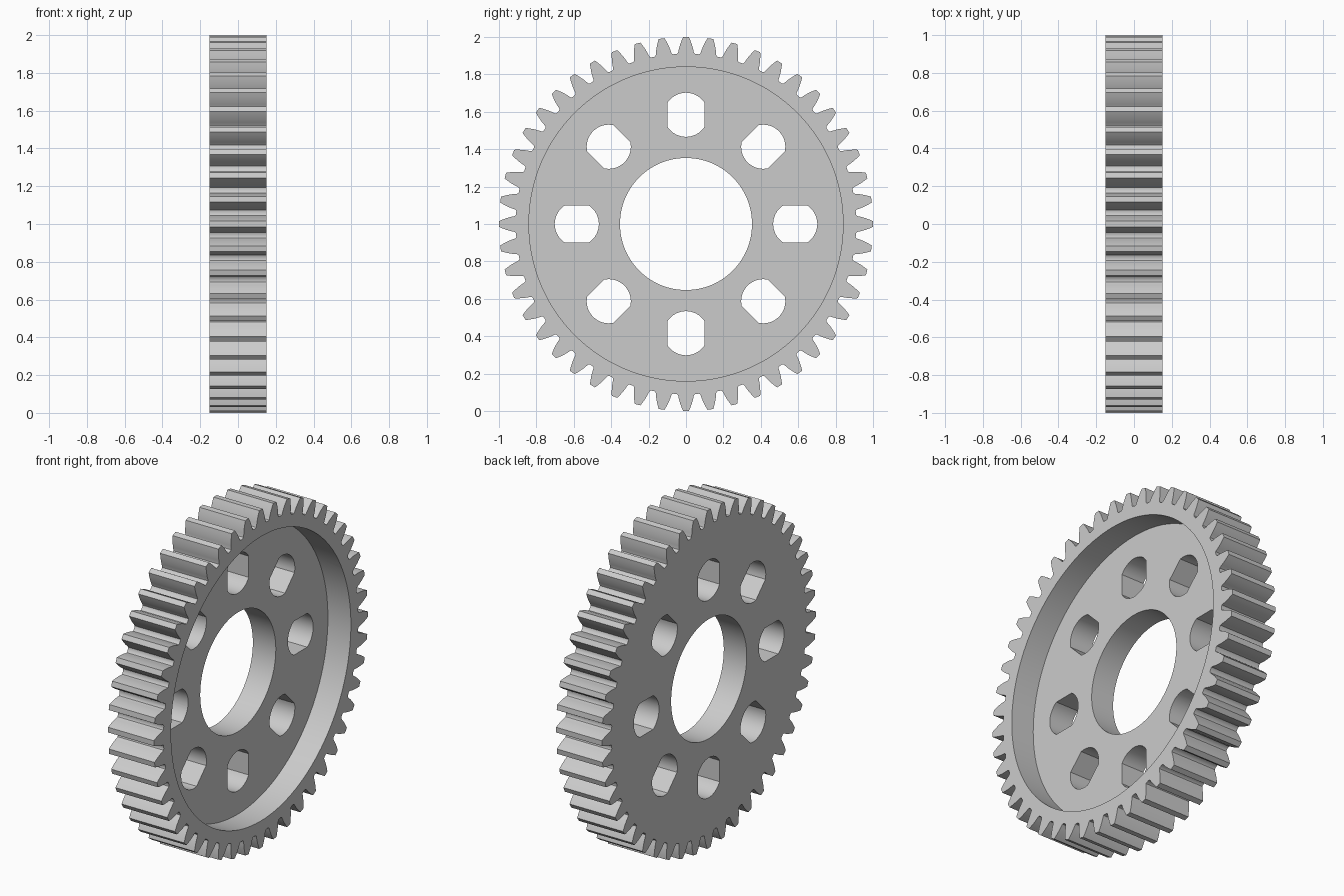
import bpy
import bmesh
from math import pi, sin, cos, tan, acos, asin, sqrt, radians

cube = bpy.data.objects.get("Cube")
if cube:
    bpy.data.objects.remove(cube, do_unlink=True)

TEETH = 48
MODULE = 0.04
PITCH_R = MODULE * TEETH / 2
TIP_R = PITCH_R + MODULE
ROOT_R = PITCH_R - 1.25 * MODULE
HALF_WIDTH = 0.15
BORE_R = 0.353
RECESS_R = 0.84
HOLES = 8
HOLE_R, HOLE_HALF_WIDTH, HOLE_CENTRE = 0.118, 0.1, 0.584

steel = bpy.data.materials.new("steel_grey")
steel.use_nodes = True
colour = (0.6, 0.6, 0.6, 1)
steel.diffuse_color = colour
steel.node_tree.nodes["Principled BSDF"].inputs["Base Color"].default_value = colour


def prism(name, points, x0, x1):
    """Extrude a (y, z) outline along x, about the wheel's axle."""
    bm = bmesh.new()
    face = bm.faces.new([bm.verts.new((x0, y, z + TIP_R)) for y, z in points])
    new = bmesh.ops.extrude_face_region(bm, geom=[face])["geom"]
    verts = [v for v in new if isinstance(v, bmesh.types.BMVert)]
    bmesh.ops.translate(bm, verts=verts, vec=(x1 - x0, 0, 0))
    bmesh.ops.recalc_face_normals(bm, faces=bm.faces)
    mesh = bpy.data.meshes.new(name)
    bm.to_mesh(mesh)
    bm.free()
    mesh.materials.append(steel)
    obj = bpy.data.objects.new(name, mesh)
    bpy.context.collection.objects.link(obj)
    return obj


def polar(r, a):
    return r * sin(a), r * cos(a)


def circle(r, n=128):
    return [polar(r, 2 * pi * i / n) for i in range(n)]


def gear_outline():
    """Involute teeth, the first one pointing straight up."""
    pressure = radians(20)
    base_r = PITCH_R * cos(pressure)

    def half_angle(r):
        a = acos(base_r / r)
        return pi / (2 * TEETH) + tan(pressure) - pressure - tan(a) + a

    steps = 6
    flank = [ROOT_R + 0.012 + (TIP_R - ROOT_R - 0.012) * i / steps for i in range(steps + 1)]
    # rounded foot followed by the involute flank
    gap = pi / TEETH
    foot = half_angle(flank[0])
    side = [(ROOT_R, gap - (gap - foot) * 0.45), (ROOT_R + 0.003, gap - (gap - foot) * 0.8)]
    side += [(r, half_angle(r)) for r in flank]
    tooth = [(r, -a) for r, a in side] + [(r, a) for r, a in reversed(side)]
    return [polar(r, a + 2 * pi * t / TEETH) for t in range(TEETH) for r, a in tooth]


def slot_outline(angle):
    """Circle with two flats cut parallel to the spoke direction."""
    end = asin(HOLE_HALF_WIDTH / HOLE_R)
    n = 16
    pts = []
    for start in (0, pi):
        for i in range(n + 1):
            u, v = polar(HOLE_R, start - end + 2 * end * i / n)
            v += HOLE_CENTRE
            pts.append((u * cos(angle) + v * sin(angle), v * cos(angle) - u * sin(angle)))
    return pts


# Toothed wheel
gear = prism("gear_wheel", gear_outline(), -HALF_WIDTH, HALF_WIDTH)

# Cutters: dished recess on the right face, bore, ring of lightening holes
cutters = [prism("recess_cutter", circle(RECESS_R), 0, 0.3),
           prism("bore_cutter", circle(BORE_R, 96), -0.3, 0.2)]
for k in range(HOLES):
    cutters.append(prism("hole_cutter", slot_outline(2 * pi * k / HOLES), -0.3, 0.2))

bpy.ops.object.select_all(action="DESELECT")
gear.select_set(True)
bpy.context.view_layer.objects.active = gear
for cutter in cutters:
    mod = gear.modifiers.new("cut", "BOOLEAN")
    mod.operation = "DIFFERENCE"
    mod.solver = "EXACT"
    mod.object = cutter
    bpy.ops.object.modifier_apply(modifier=mod.name)
    bpy.data.objects.remove(cutter, do_unlink=True)

bpy.ops.object.shade_smooth_by_angle(angle=radians(30))
